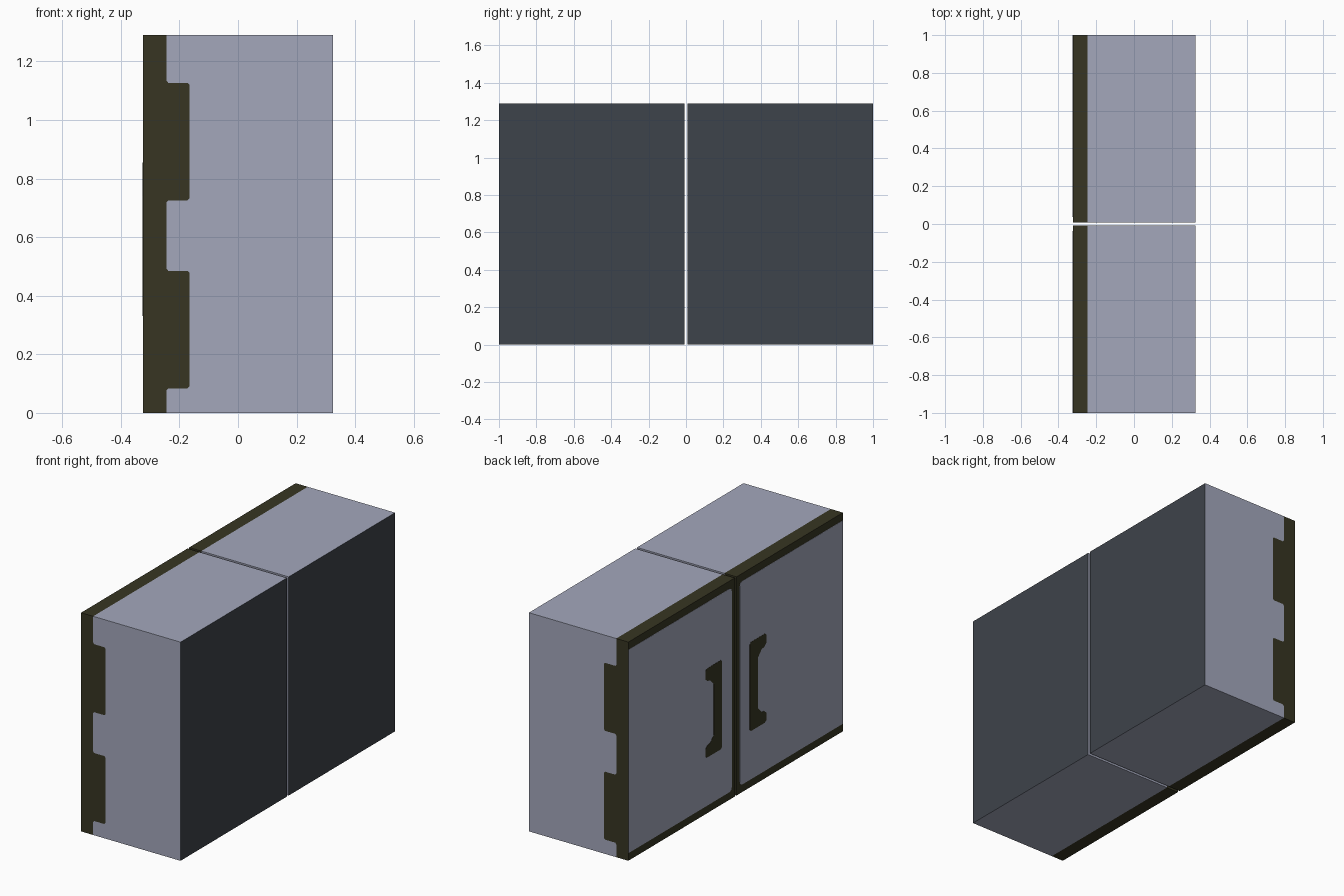
import bpy, bmesh

if "Cube" in bpy.data.objects:
    bpy.data.objects.remove(bpy.data.objects["Cube"])

H = 1.29            # cabinet height
X0, X1 = -0.324, 0.325
XS = -0.245         # where the dark trim ends
Y0, Y1 = 0.008, 1.0


def material(name, rgb):
    m = bpy.data.materials.new(name)
    m.diffuse_color = (*rgb, 1)
    m.use_nodes = True
    m.node_tree.nodes["Principled BSDF"].inputs["Base Color"].default_value = m.diffuse_color
    return m


LAVENDER = material("lavender grey", (0.37, 0.39, 0.50))
OLIVE = material("dark olive trim", (0.038, 0.036, 0.016))
SLATE = material("dark slate back", (0.048, 0.056, 0.069))


def finish(bm, name, mats):
    bmesh.ops.remove_doubles(bm, verts=bm.verts, dist=1e-5)
    bmesh.ops.recalc_face_normals(bm, faces=bm.faces)
    me = bpy.data.meshes.new(name)
    bm.to_mesh(me)
    bm.free()
    for m in mats:
        me.materials.append(m)
    ob = bpy.data.objects.new(name, me)
    bpy.context.collection.objects.link(ob)
    return ob


# painted hinge outline on the outer side: two tabs with clipped corners
EDGE = [(XS, 0)]
for z in (0.0, 0.642):
    EDGE += [(XS, z + .076), (-.238, z + .084), (-.172, z + .084), (-.165, z + .092),
             (-.165, z + .477), (-.172, z + .485), (-.238, z + .485), (XS, z + .493)]
EDGE += [(XS, H)]


def cabinet(s, name):
    bm = bmesh.new()

    def face(pts, mat):
        f = bm.faces.new([bm.verts.new((x, s * y, z)) for x, y, z in pts])
        f.material_index = mat

    # outer and inner sides, each split into trim and body colour
    for y, edge in ((Y1, EDGE), (Y0, [(XS, 0), (XS, H)])):
        e = [(x, y, z) for x, z in edge]
        face([(X0, y, 0)] + e + [(X0, y, H)], 1)
        face([(X1, y, 0)] + e + [(X1, y, H)], 0)
    # top and bottom
    for z in (0, H):
        for a, b, mat in ((X0, XS, 1), (XS, X1, 0)):
            face([(a, Y0, z), (b, Y0, z), (b, Y1, z), (a, Y1, z)], mat)
    # door side and back
    for x, mat in ((X0, 1), (X1, 2)):
        face([(x, Y0, 0), (x, Y1, 0), (x, Y1, H), (x, Y0, H)], mat)
    finish(bm, name, (LAVENDER, OLIVE, SLATE))


def plate(s, name, outline, x_in, x_out, mat):
    bm = bmesh.new()
    f = bm.faces.new([bm.verts.new((x_in, s * y, z)) for y, z in outline])
    ext = bmesh.ops.extrude_face_region(bm, geom=[f], use_keep_orig=True)
    for v in (g for g in ext["geom"] if isinstance(g, bmesh.types.BMVert)):
        v.co.x = x_out
    finish(bm, name, (mat,))


# door panel (rounded toward the centre) and C-shaped handle
PANEL = [(1.0, .045), (.06, .045), (.043, .051), (.037, .068),
         (.037, H - .068), (.043, H - .051), (.06, H - .045), (1.0, H - .045)]
HANDLE = [(.14, .33), (.27, .33), (.283, .34), (.283, .385), (.265, .40), (.24, .405),
          (.206, .44), (.206, .74), (.24, .775), (.265, .78), (.283, .795),
          (.283, .845), (.27, .855), (.14, .855), (.13, .845), (.13, .34)]

for s, side in ((-1, "right"), (1, "left")):
    cabinet(s, "cabinet_" + side)
    plate(s, "door_panel_" + side, PANEL, X0, X0 - .001, LAVENDER)
    plate(s, "handle_" + side, HANDLE, X0 - .001, X0 - .002, OLIVE)
